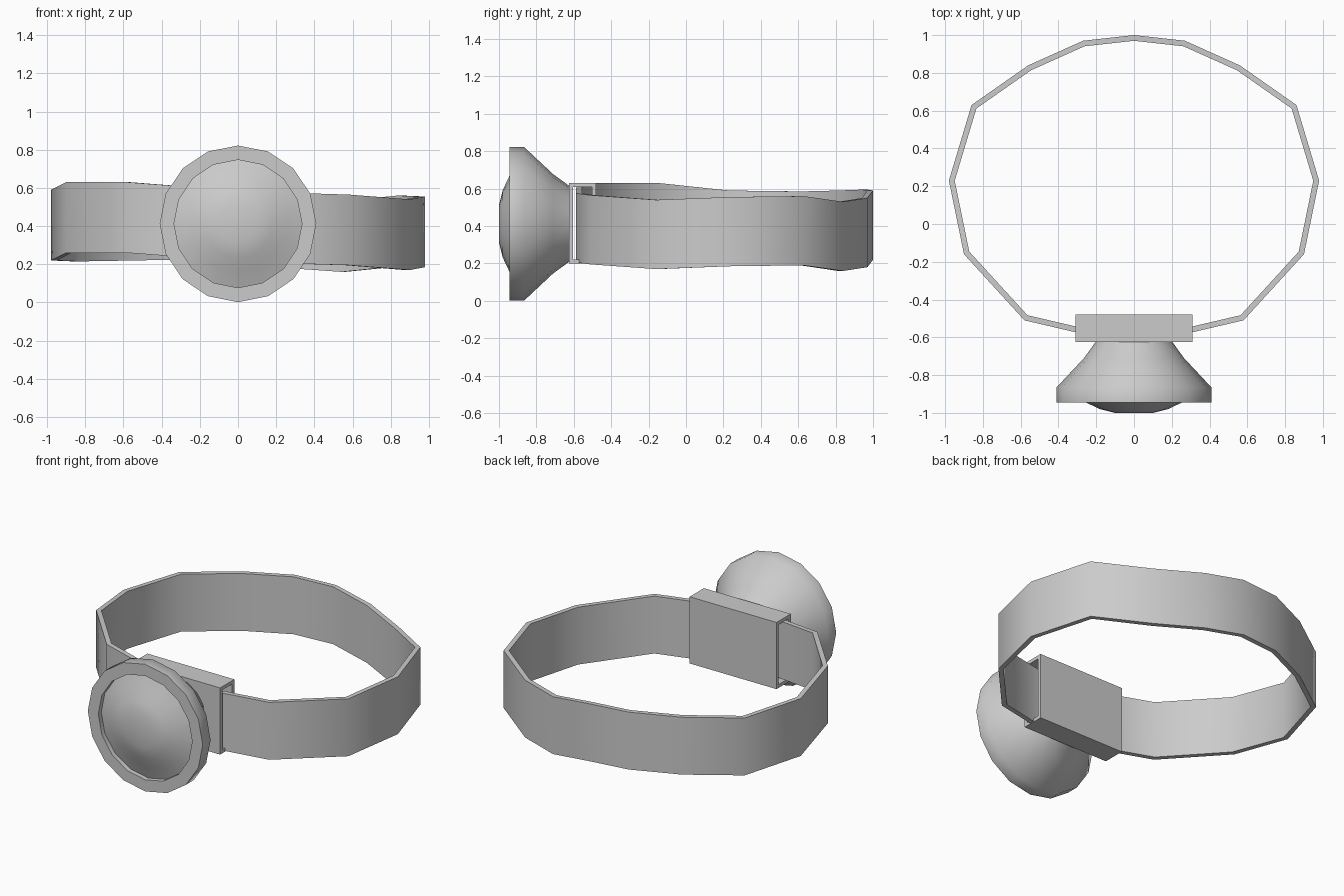
import bpy, bmesh, math
from mathutils import Vector

if "Cube" in bpy.data.objects:
    bpy.data.objects.remove(bpy.data.objects["Cube"])


def make_object(name, bm, angle):
    bmesh.ops.recalc_face_normals(bm, faces=bm.faces)
    me = bpy.data.meshes.new(name)
    bm.to_mesh(me)
    bm.free()
    ob = bpy.data.objects.new(name, me)
    bpy.context.collection.objects.link(ob)
    bpy.ops.object.select_all(action='DESELECT')
    ob.select_set(True)
    bpy.context.view_layer.objects.active = ob
    if angle:
        bpy.ops.object.shade_smooth_by_angle(angle=math.radians(angle))
    return ob


def bridge_rings(bm, rings, closed=False):
    n = len(rings[0])
    pairs = list(zip(rings, rings[1:])) + ([(rings[-1], rings[0])] if closed else [])
    for a, b in pairs:
        for i in range(n):
            j = (i + 1) % n
            bm.faces.new((a[i], a[j], b[j], b[i]))


# Wrist strap: outer plan (x, y) with right and left lower-edge heights
half = [(0.25, -0.587, 0.205, 0.235), (0.58, -0.51, 0.195, 0.26),
        (0.90, -0.16, 0.17, 0.26), (0.98, 0.23, 0.185, 0.22),
        (0.86, 0.63, 0.19, 0.215), (0.56, 0.84, 0.16, 0.22),
        (0.27, 0.97, 0.18, 0.225)]
path = [(x, y, zr) for x, y, zr, zl in half] + [(0, 1.0, 0.22)]
path += [(-x, y, zl) for x, y, zr, zl in reversed(half)]
THICK, HEIGHT = 0.03, 0.37

bm = bmesh.new()
sections = []
for i, (x, y, z) in enumerate(path):
    p = Vector((x, y))
    d0 = (p - Vector(path[i - 1][:2])).normalized()
    d1 = (Vector(path[(i + 1) % len(path)][:2]) - p).normalized()
    n0, n1 = Vector((-d0.y, d0.x)), Vector((-d1.y, d1.x))
    m = (n0 + n1).normalized()
    q = p + m * (THICK / m.dot(n0))
    sections.append([bm.verts.new(c) for c in (
        (p.x, p.y, z), (p.x, p.y, z + HEIGHT),
        (q.x, q.y, z + HEIGHT), (q.x, q.y, z))])
bridge_rings(bm, sections, closed=True)
make_object("strap", bm, 62)

# Holder sleeve: rectangular tube the strap passes through
bm = bmesh.new()
rings = []
for x, t in ((-0.31, 0.022), (-0.31, 0), (0.31, 0), (0.31, 0.022)):
    y0, y1, z0, z1 = -0.625 + t, -0.48 - t, 0.2 + t, 0.63 - t
    rings.append([bm.verts.new((x, y, z)) for y, z in
                  ((y0, z0), (y1, z0), (y1, z1), (y0, z1))])
bridge_rings(bm, rings, closed=True)
make_object("holder_sleeve", bm, 0)


# Round parts turned about the y axis, 16 sides
def lathe(name, profile, angle):
    bm = bmesh.new()
    rings = [[bm.verts.new((r * math.sin(k * math.tau / 16), y,
                            0.412 + r * math.cos(k * math.tau / 16)))
              for k in range(16)] for r, y in profile]
    bridge_rings(bm, rings)
    bm.faces.new(rings[0])
    bm.faces.new(rings[-1])
    return make_object(name, bm, angle)


# Flared lamp housing with a recessed rim
lathe("lamp_housing", [(0.2, -0.62), (0.265, -0.71), (0.41, -0.865), (0.41, -0.945),
                       (0.335, -0.945), (0.335, -0.90)], 50)
# Domed lens inside the rim
lathe("lens", [(0.335, -0.90), (0.335, -0.915), (0.25, -0.947), (0.18, -0.98),
               (0.1, -1.0)], 50)
